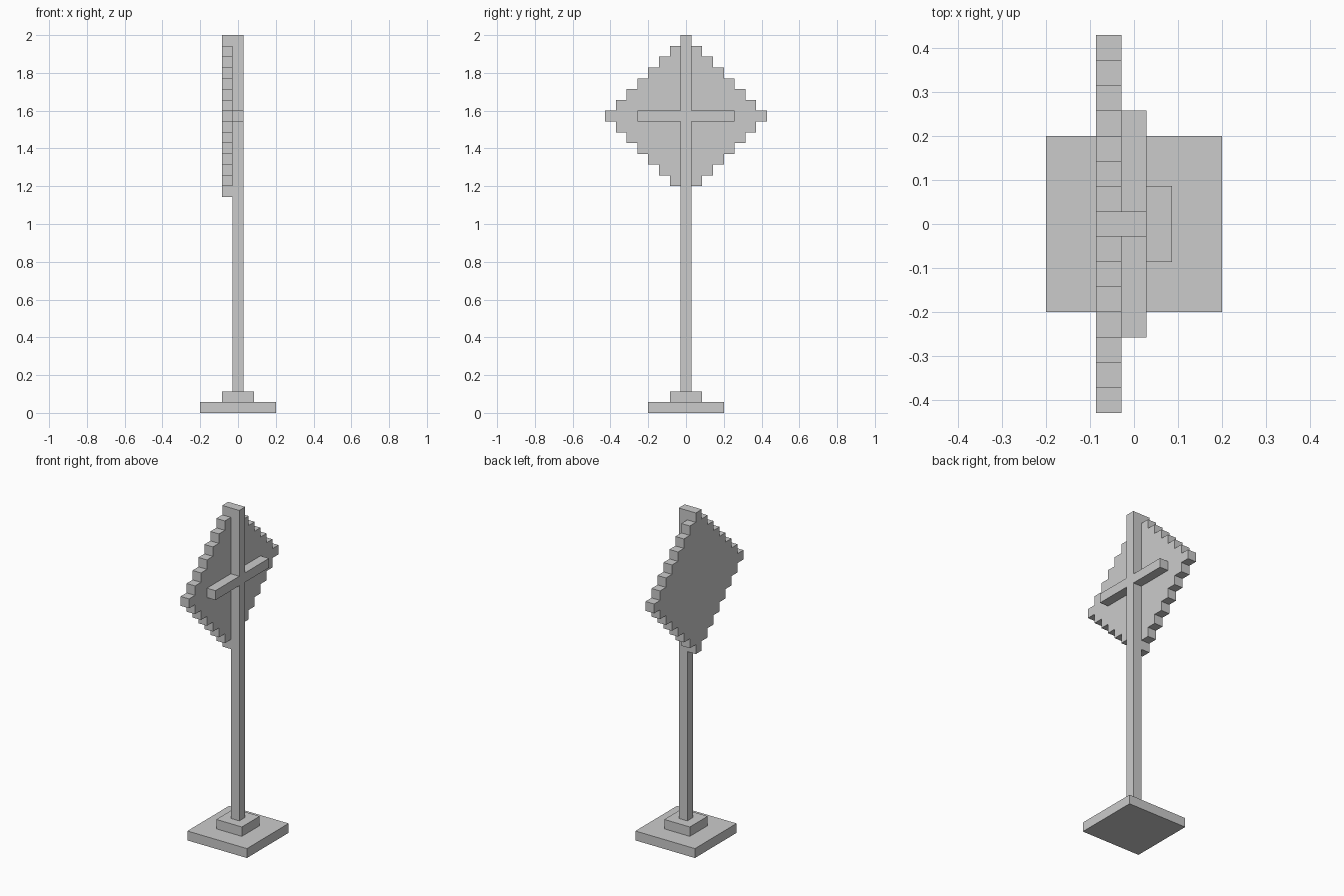
import bpy, bmesh

if "Cube" in bpy.data.objects:
    bpy.data.objects.remove(bpy.data.objects["Cube"])

U = 2 / 35  # one block of the stepped grid


def finish(name, bm):
    bmesh.ops.recalc_face_normals(bm, faces=bm.faces)
    mesh = bpy.data.meshes.new(name)
    bm.to_mesh(mesh)
    bm.free()
    obj = bpy.data.objects.new(name, mesh)
    bpy.context.collection.objects.link(obj)
    return obj


def box(name, lo, hi):
    """Box between two corners given in blocks."""
    bm = bmesh.new()
    bmesh.ops.create_cube(bm, size=1)
    for v in bm.verts:
        v.co = [(a + (c + 0.5) * (b - a)) * U for a, b, c in zip(lo, hi, v.co)]
    return finish(name, bm)


# Stepped foot and post
box("base_plate", (-3.5, -3.5, 0), (3.5, 3.5, 1))
box("base_step", (-1.5, -1.5, 1), (1.5, 1.5, 2))
box("post", (-0.5, -0.5, 2), (0.5, 0.5, 35))

# Cross brace: one arm mirrored to the other side of the post
brace = box("cross_brace", (-0.5, 0.5, 27), (0.5, 4.5, 28))
mirror = brace.modifiers.new("Mirror", "MIRROR")
mirror.use_axis = (False, True, False)

# Diamond sign panel: stepped outline, extruded one block thick
right = []
for row in range(15):
    half = 7.5 - abs(row - 7)
    right += [(half, 20 + row), (half, 21 + row)]
outline = right + [(-y, z) for y, z in reversed(right)]
bm = bmesh.new()
face = bm.faces.new([bm.verts.new((-1.5 * U, y * U, z * U)) for y, z in outline])
ext = bmesh.ops.extrude_face_region(bm, geom=[face], use_keep_orig=True)
moved = [g for g in ext["geom"] if isinstance(g, bmesh.types.BMVert)]
bmesh.ops.translate(bm, verts=moved, vec=(U, 0, 0))
finish("sign_panel", bm)
